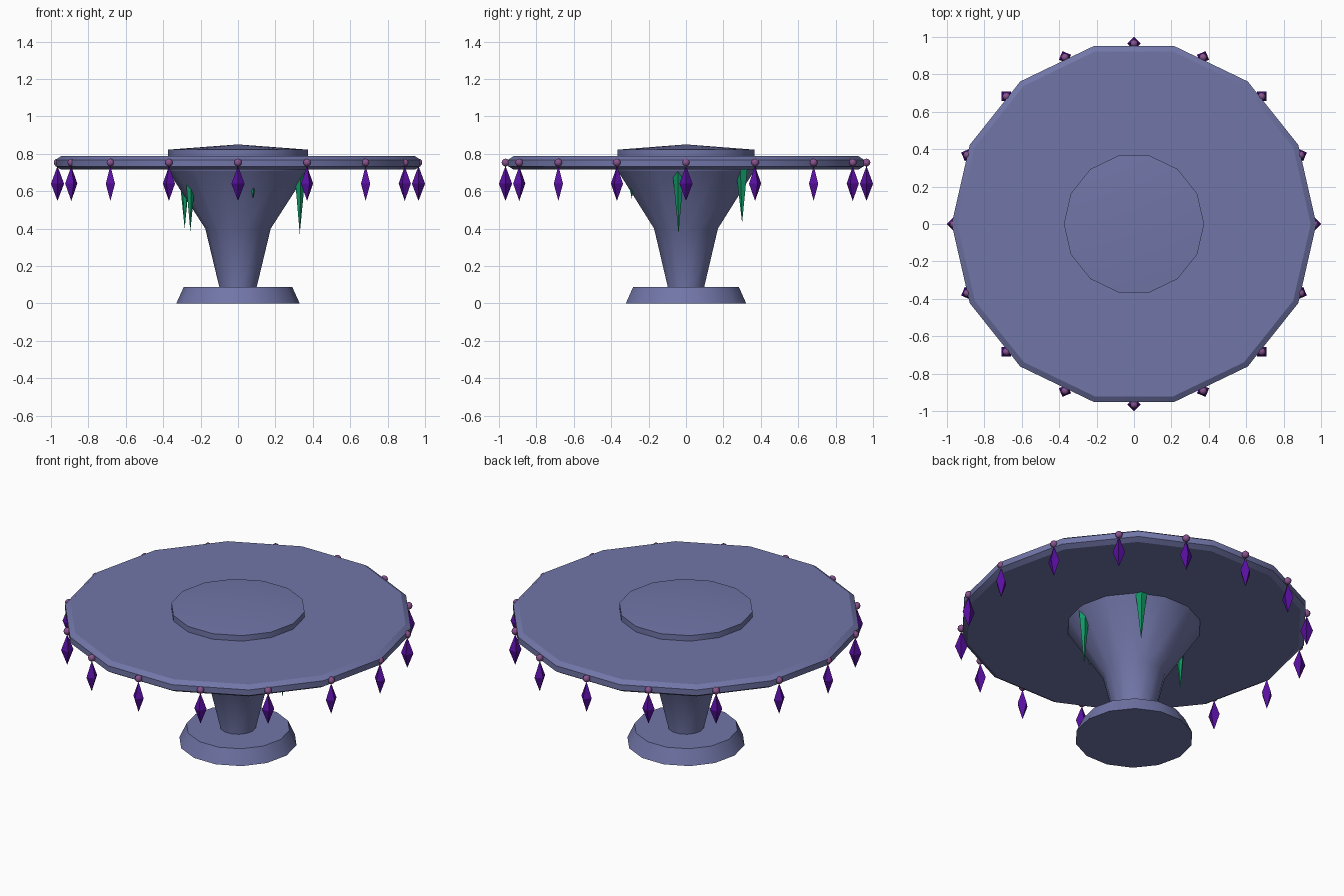
import bpy, math

if "Cube" in bpy.data.objects:
    bpy.data.objects.remove(bpy.data.objects["Cube"])


def mat(name, rgb):
    m = bpy.data.materials.new(name)
    m.diffuse_color = (*rgb, 1)
    m.use_nodes = True
    m.node_tree.nodes["Principled BSDF"].inputs["Base Color"].default_value = m.diffuse_color
    return m


slate = mat("slate_blue", (0.165, 0.18, 0.39))
purple = mat("deep_purple", (0.10, 0.005, 0.36))
mauve = mat("mauve", (0.25, 0.085, 0.27))
green = mat("emerald_green", (0.006, 0.31, 0.13))


def lathe(name, profile, sides, material, loc=(0, 0, 0), rot=0.0, smooth=True):
    """Closed solid of revolution; profile runs bottom to top as (radius, z)."""
    verts, rings, faces = [], [], []
    for r, z in profile:
        start = len(verts)
        n = 1 if r == 0 else sides
        for i in range(n):
            a = rot + 2 * math.pi * i / sides
            verts.append((r * math.cos(a), r * math.sin(a), z))
        rings.append([start + (i % n) for i in range(sides)])
    for lo, hi in zip(rings, rings[1:]):
        for i in range(sides):
            j = (i + 1) % sides
            quad = [lo[i], lo[j], hi[j], hi[i]]
            faces.append(list(dict.fromkeys(quad)))
    if profile[0][0]:
        faces.append(rings[0][::-1])
    if profile[-1][0]:
        faces.append(rings[-1])
    me = bpy.data.meshes.new(name)
    me.from_pydata(verts, [], faces)
    me.materials.append(material)
    ob = bpy.data.objects.new(name, me)
    ob.location = loc
    bpy.context.collection.objects.link(ob)
    if smooth:
        bpy.ops.object.select_all(action='DESELECT')
        ob.select_set(True)
        bpy.context.view_layer.objects.active = ob
        bpy.ops.object.shade_smooth_by_angle(angle=math.radians(30))
    return ob


# Foot, flared stem with raised centre, and bevelled top
lathe("foot", [(0.33, 0), (0.29, 0.088)], 14, slate)
lathe("stem", [(0.10, 0.05), (0.10, 0.088), (0.175, 0.40), (0.375, 0.71),
               (0.375, 0.822), (0, 0.85)], 14, slate)
lathe("table_top", [(0.945, 0.715), (0.975, 0.733), (0.975, 0.768),
                    (0.945, 0.788)], 14, slate)

# Hanging gems and beads around the rim
for k in range(16):
    a = 2 * math.pi * k / 16
    x, y = 0.965 * math.cos(a), 0.965 * math.sin(a)
    lathe(f"gem_{k}", [(0, 0.548), (0.035, 0.64), (0, 0.735)], 4, purple,
          (x, y, 0), a, smooth=False)
    bpy.ops.mesh.primitive_uv_sphere_add(segments=10, ring_count=6, radius=0.021,
                                         location=(x, y, 0.753))
    bead = bpy.context.object
    bead.name = f"bead_{k}"
    bead.data.materials.append(mauve)
    bpy.ops.object.shade_smooth()

# Crystal spikes on the stem: x, y, tip height
spikes = [(0.33, -0.04, 0.37), (0.20, 0.30, 0.43), (-0.285, 0.06, 0.40),
          (-0.255, -0.15, 0.385), (0.08, -0.29, 0.56)]
for k, (x, y, tip) in enumerate(spikes):
    lathe(f"crystal_{k}", [(0, tip), (0.034, 0.72)], 5, green,
          (x, y, 0), math.atan2(y, x), smooth=False)
